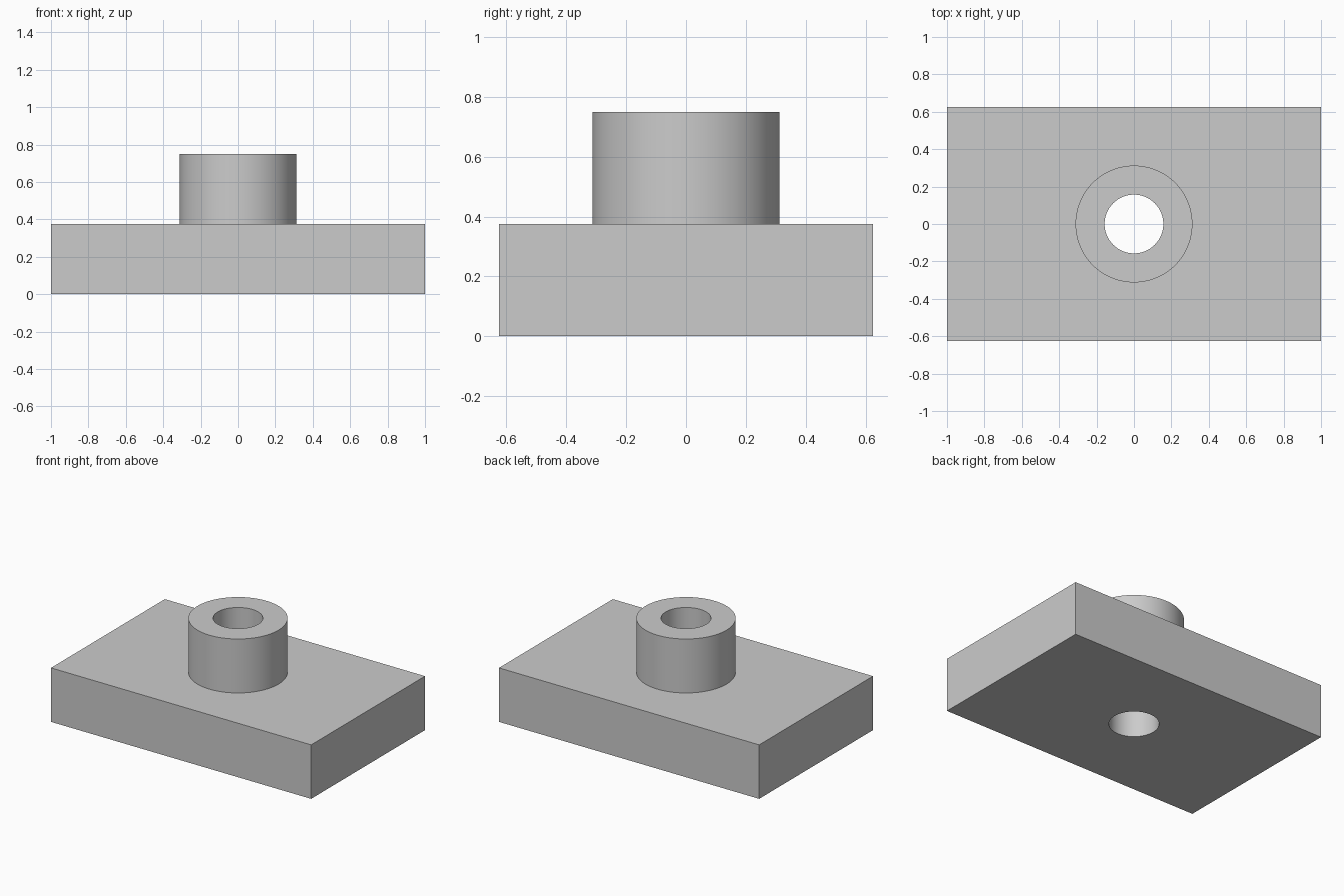
import bpy
import math

default = bpy.data.objects.get("Cube")
if default:
    bpy.data.objects.remove(default, do_unlink=True)

LENGTH, WIDTH, BASE_HEIGHT = 2.0, 1.25, 0.375
TOP, BOSS_RADIUS, BORE_RADIUS = 0.75, 0.3125, 0.157
SIDES = 96

grey = bpy.data.materials.new("light_grey")
colour = (0.6, 0.6, 0.6, 1)
grey.use_nodes = True
grey.diffuse_color = colour
grey.node_tree.nodes["Principled BSDF"].inputs["Base Color"].default_value = colour


def cylinder(name, radius, bottom, top):
    bpy.ops.mesh.primitive_cylinder_add(vertices=SIDES, radius=radius, depth=top - bottom,
                                        location=(0, 0, (bottom + top) / 2))
    obj = bpy.context.object
    obj.name = name
    obj.data.materials.append(grey)
    return obj


def combine(target, tool, operation):
    """Apply a boolean and discard the tool."""
    mod = target.modifiers.new(operation.title(), "BOOLEAN")
    mod.operation = operation
    mod.solver = "EXACT"
    mod.object = tool
    bpy.context.view_layer.objects.active = target
    bpy.ops.object.modifier_apply(modifier=mod.name)
    bpy.data.objects.remove(tool, do_unlink=True)


# Rectangular base block
bpy.ops.mesh.primitive_cube_add(size=1, location=(0, 0, BASE_HEIGHT / 2))
block = bpy.context.object
block.name = "base_block_with_boss"
block.scale = (LENGTH, WIDTH, BASE_HEIGHT)
bpy.ops.object.transform_apply(location=False, rotation=False, scale=True)
block.data.materials.append(grey)

# Round boss on top, rooted inside the block
combine(block, cylinder("boss", BOSS_RADIUS, BASE_HEIGHT / 2, TOP), "UNION")

# Bore through boss and block
combine(block, cylinder("bore_cutter", BORE_RADIUS, -0.1, TOP + 0.1), "DIFFERENCE")

# Smooth round walls, crisp corners
bpy.ops.object.select_all(action="DESELECT")
block.select_set(True)
bpy.context.view_layer.objects.active = block
bpy.ops.object.shade_smooth_by_angle(angle=math.radians(30))
